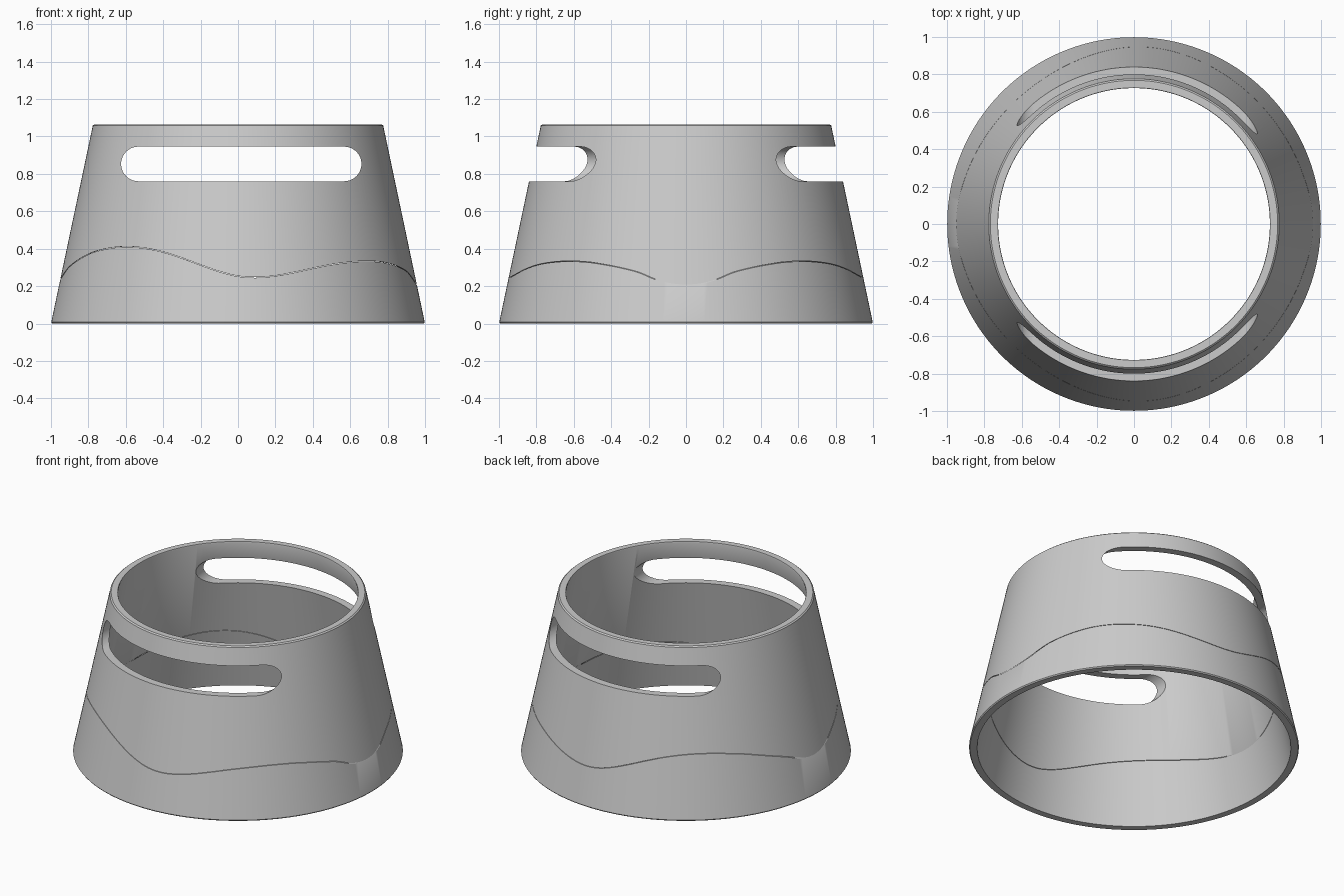
import bpy, bmesh, math

if "Cube" in bpy.data.objects:
    bpy.data.objects.remove(bpy.data.objects["Cube"])

SEG = 256
HEIGHT, R_BASE, R_TOP, WALL = 1.065, 1.0, 0.775, 0.05
GAP = 0.003
# wavy seam between the two parts: height as a function of x
WAVE = [(-1.0, .14), (-.95, .235), (-.9, .305), (-.8, .37), (-.7, .40), (-.6, .41),
        (-.5, .403), (-.4, .382), (-.3, .35), (-.2, .313), (-.1, .278), (0, .253),
        (.1, .246), (.2, .255), (.3, .273), (.4, .295), (.5, .315), (.6, .328),
        (.7, .333), (.8, .322), (.9, .28), (.95, .215), (1.0, .14)]


def wave(x):
    """Smooth cubic interpolation through the seam points."""
    i = max(k for k in range(len(WAVE) - 1) if k == 0 or WAVE[k][0] <= x)

    def slope(k):
        a, b = WAVE[max(k - 1, 0)], WAVE[min(k + 1, len(WAVE) - 1)]
        return (b[1] - a[1]) / (b[0] - a[0])
    (x0, z0), (x1, z1) = WAVE[i], WAVE[i + 1]
    h = x1 - x0
    t = (x - x0) / h
    return ((2*t**3 - 3*t**2 + 1) * z0 + (t**3 - 2*t**2 + t) * h * slope(i)
            + (3*t**2 - 2*t**3) * z1 + (t**3 - t**2) * h * slope(i + 1))


def cone_point(angle, z, inset):
    r = R_BASE + (R_TOP - R_BASE) * z / HEIGHT - inset
    return (r * math.cos(angle), r * math.sin(angle), z)


def seam_point(angle, inset, offset):
    z = 0.3
    for _ in range(12):
        z = 0.5 * z + 0.5 * (wave(cone_point(angle, z, inset)[0]) + offset)
    return cone_point(angle, z, inset)


def make_object(name, bm):
    bmesh.ops.recalc_face_normals(bm, faces=bm.faces)
    mesh = bpy.data.meshes.new(name)
    bm.to_mesh(mesh)
    bm.free()
    ob = bpy.data.objects.new(name, mesh)
    bpy.context.collection.objects.link(ob)
    return ob


def make_ring(name, section):
    """Sweep a closed section, which may vary with the angle, round the z axis."""
    bm = bmesh.new()
    rings = [[bm.verts.new(p) for p in section(2 * math.pi * i / SEG)] for i in range(SEG)]
    for i, a in enumerate(rings):
        b = rings[(i + 1) % SEG]
        n = len(a)
        for j in range(n):
            k = (j + 1) % n
            bm.faces.new((a[j], b[j], b[k], a[k]))
    return make_object(name, bm)


C = 0.007  # softened rim size


# lower band with wavy top edge
def band_section(a):
    return [cone_point(a, 0, WALL), cone_point(a, 0, C), cone_point(a, C, 0),
            seam_point(a, 0, -GAP / 2), seam_point(a, WALL, -GAP / 2)]


# upper collar
def collar_section(a):
    return [seam_point(a, WALL, GAP / 2), seam_point(a, 0, GAP / 2),
            cone_point(a, HEIGHT - C, 0), cone_point(a, HEIGHT, C),
            cone_point(a, HEIGHT, WALL - C / 2), cone_point(a, HEIGHT - C, WALL)]


band = make_ring("lower_band", band_section)
collar = make_ring("upper_collar", collar_section)

# rounded slot cut straight through front and back
bm = bmesh.new()
radius, z_mid = 0.0925, 0.853
outline = []
for cx, start in ((0.66 - radius, -90), (-0.625 + radius, 90)):
    for i in range(25):
        t = math.radians(start + 180 * i / 24)
        outline.append((cx + radius * math.cos(t), z_mid + radius * math.sin(t)))
face = bm.faces.new([bm.verts.new((x, -1.2, z)) for x, z in outline])
ext = bmesh.ops.extrude_face_region(bm, geom=[face])
bmesh.ops.translate(bm, vec=(0, 2.4, 0),
                    verts=[v for v in ext["geom"] if isinstance(v, bmesh.types.BMVert)])
cutter = make_object("slot_cutter", bm)
cutter.hide_render = True

mod = collar.modifiers.new("slots", 'BOOLEAN')
mod.operation, mod.solver, mod.object = 'DIFFERENCE', 'EXACT', cutter
bpy.context.view_layer.objects.active = collar
collar.select_set(True)
bpy.ops.object.modifier_apply(modifier=mod.name)
bpy.data.objects.remove(cutter)

# smooth walls, crisp rims
band.select_set(True)
bpy.ops.object.shade_smooth_by_angle(angle=math.radians(30))
